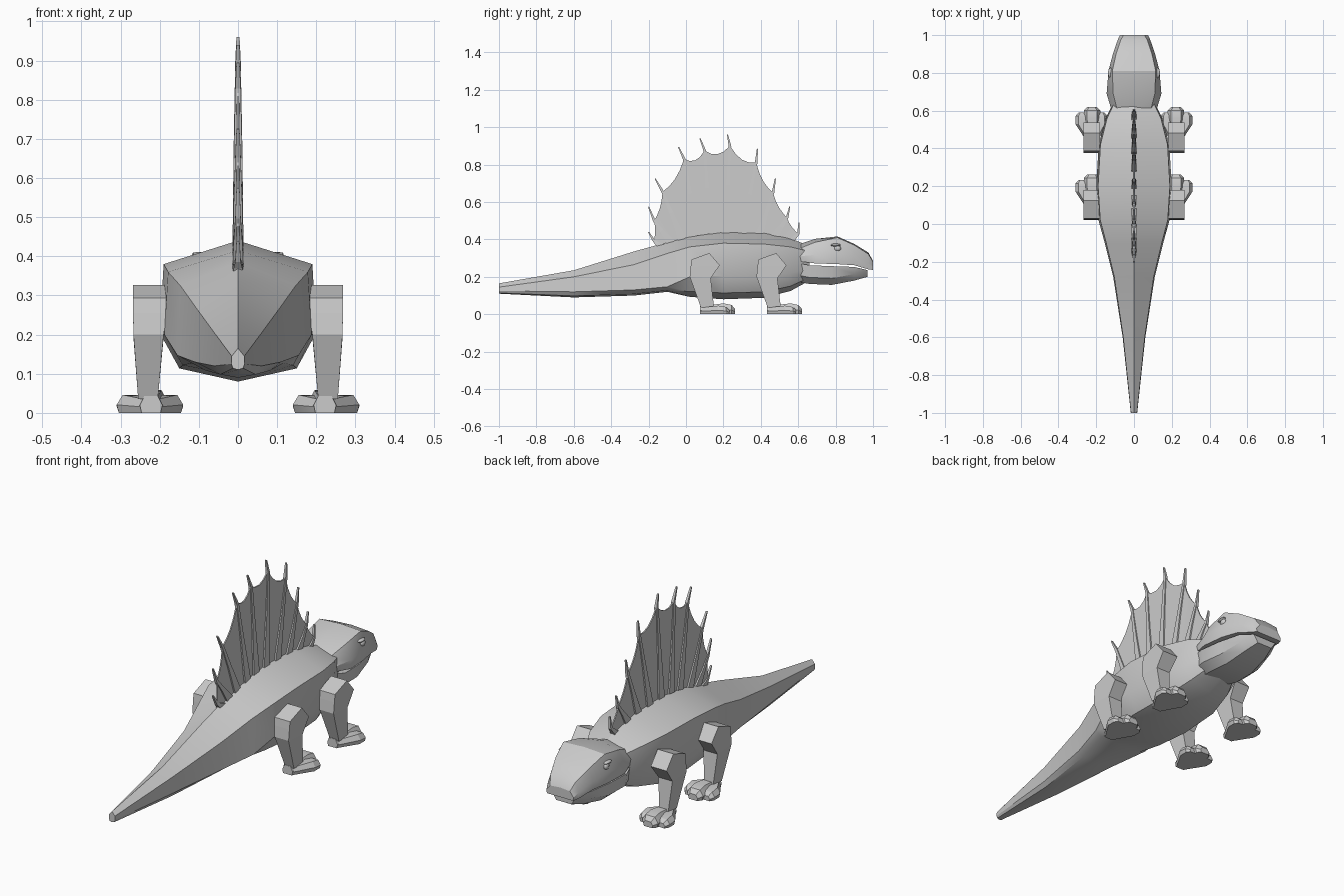
import bpy, bmesh, math
from mathutils import Vector

if "Cube" in bpy.data.objects:
    bpy.data.objects.remove(bpy.data.objects["Cube"])

grey = bpy.data.materials.new("stone grey")
grey.use_nodes = True
grey.diffuse_color = (0.6, 0.6, 0.6, 1)
grey.node_tree.nodes["Principled BSDF"].inputs["Base Color"].default_value = (0.6, 0.6, 0.6, 1)


def finish(name, bm, angle=0):
    """Turn a bmesh into a named object, smooth below the given angle."""
    bmesh.ops.recalc_face_normals(bm, faces=bm.faces)
    mesh = bpy.data.meshes.new(name)
    bm.to_mesh(mesh)
    bm.free()
    mesh.materials.append(grey)
    ob = bpy.data.objects.new(name, mesh)
    bpy.context.collection.objects.link(ob)
    if angle:
        bpy.ops.object.select_all(action='DESELECT')
        ob.select_set(True)
        bpy.context.view_layer.objects.active = ob
        bpy.ops.object.shade_smooth_by_angle(angle=math.radians(angle))
    return ob


def bridge(bm, rings):
    """Skin a list of equal rings of points and cap both ends."""
    loops = [[bm.verts.new(p) for p in ring] for ring in rings]
    n = len(loops[0])
    for a, b in zip(loops, loops[1:]):
        for i in range(n):
            j = (i + 1) % n
            bm.faces.new((a[i], a[j], b[j], b[i]))
    bm.faces.new(loops[0])
    bm.faces.new(loops[-1])


def mirrored_ring(y, half):
    """Close a half profile, given from top centre to bottom centre."""
    other = [(-x, z) for x, z in reversed(half[1:-1])]
    return [(x, y, z) for x, z in half + other]


def loft(name, stations, angle):
    bm = bmesh.new()
    bridge(bm, [mirrored_ring(y, half) for y, half in stations])
    return finish(name, bm, angle)


# Body and tail: y, half width, ridge, shoulder, flank and belly heights
BODY = [(-1, .017, .165, .145, .125, .11), (-.6, .06, .235, .2, .12, .09),
        (-.28, .11, .335, .265, .13, .1), (-.1, .155, .385, .325, .147, .12),
        (.02, .188, .415, .36, .2, .093), (.2, .2, .44, .38, .205, .08),
        (.42, .187, .435, .375, .205, .088), (.56, .15, .405, .36, .22, .125),
        (.66, .1, .365, .335, .24, .18)]
loft("body", [(y, [(0, top), (w * .95, sh), (w, fl), (w * .75, fl - .73 * (fl - bel)), (0, bel)])
              for y, w, top, sh, fl, bel in BODY], 32)

# Upper head: y, brow half width, cheek half width, top, brow and lip heights
HEAD = [(.59, .085, .115, .37, .345, .285), (.69, .11, .145, .403, .385, .272),
        (.81, .115, .135, .416, .41, .268), (.9, .095, .112, .376, .37, .262),
        (.975, .07, .086, .33, .322, .24), (1, .055, .075, .285, .28, .237)]
loft("head", [(y, [(0, t), (b, br), (c, br - .6 * (br - lip)), (c * .97, lip), (0, lip)])
              for y, b, c, t, br, lip in HEAD], 28)

# Lower jaw: y, half width, upper edge and underside heights
JAW = [(.59, .11, .275, .175), (.66, .135, .262, .162), (.78, .125, .257, .157),
       (.9, .1, .253, .18), (.97, .07, .236, .2)]
loft("lower_jaw", [(y, [(0, up), (w, up), (w * .93, low + .035), (w * .6, low), (0, low)])
                   for y, w, up, low in JAW], 28)

# Eyes under a small brow ridge
for side, label in ((1, "left"), (-1, "right")):
    for part, y, z, size in (("eye", .81, .352, (.012, .019, .016)),
                             ("brow", .8, .37, (.014, .027, .008))):
        bm = bmesh.new()
        bmesh.ops.create_uvsphere(bm, u_segments=10, v_segments=6, radius=1)
        for v in bm.verts:
            v.co = (v.co.x * size[0] + side * .124, v.co.y * size[1] + y, v.co.z * size[2] + z)
        finish(f"{label}_{part}", bm, 40)

# Sail rays: root, membrane attachment and tip as (y, z) pairs
RAYS = [((-.13, .36), (-.17, .39), (-.2, .44)), ((-.08, .38), (-.17, .5), (-.2, .575)),
        ((-.02, .4), (-.125, .655), (-.165, .725)), ((.06, .42), (-.01, .83), (-.04, .895)),
        ((.13, .43), (.1, .875), (.075, .94)), ((.21, .43), (.235, .9), (.222, .96)),
        ((.3, .43), (.375, .81), (.382, .885)), ((.39, .42), (.465, .65), (.478, .725)),
        ((.47, .41), (.54, .515), (.555, .575)), ((.55, .38), (.6, .43), (.605, .49))]
bm = bmesh.new()
for root, knee, tip in RAYS:
    root, knee, tip = Vector(root), Vector(knee), Vector(tip)
    middle = root.lerp(knee, .55)
    rings = []
    for p, along, r, thick in ((root, .022, .0, .014), (middle, .011, 0, .011),
                               (knee, .007, 0, .007), (tip, .003, 0, .004)):
        d = (tip - root).normalized()
        a = Vector((d.y, -d.x)) * along
        rings.append([(-thick, p.x - a.x, p.y - a.y), (thick, p.x - a.x, p.y - a.y),
                      (thick, p.x + a.x, p.y + a.y), (-thick, p.x + a.x, p.y + a.y)])
    bridge(bm, rings)
finish("sail_rays", bm)

# Scalloped membrane stretched between the rays
bm = bmesh.new()
STEPS = 4
for (r0, k0, _), (r1, k1, _) in zip(RAYS, RAYS[1:]):
    rings = []
    for i in range(STEPS + 1):
        t = i / STEPS
        low = Vector(r0).lerp(Vector(r1), t)
        high = Vector(k0).lerp(Vector(k1), t)
        high = high.lerp(low, .28 * t * (1 - t))
        rings.append([(-.006, *low), (.006, *low), (.003, *high), (-.003, *high)])
    bridge(bm, rings)
finish("sail_membrane", bm)

# Leg sections from hip to ankle: back, front (y, z) and inner, outer x
LEG = [((.03, .293), (.125, .327), .18, .268), ((.025, .255), (.18, .262), .18, .268),
       ((.02, .2), (.132, .192), .19, .267), ((.08, .035), (.15, .035), .205, .255)]


def toe(bm, side, x, y, start, r, h):
    """Low rounded toe with a flat sole and a blunt tip."""
    rings = []
    for py, px, s, k in ((start, .222, .65, .75), (y - .06, x, 1, 1), (y - .018, x, 1, .85), (y, x, .6, .5)):
        outline = ((-.85, 0), (-1, .45), (-.6, 1), (.6, 1), (1, .45), (.85, 0))
        rings.append([(side * (px + u * r * s), py, w * h * k) for u, w in outline])
    bridge(bm, rings)


for shift, pair in ((0, "hind"), (.357, "front")):
    for side, label in ((1, "left"), (-1, "right")):
        bm = bmesh.new()
        rings = []
        for (by, bz), (fy, fz), inner, outer in LEG:
            rings.append([(side * inner, by + shift, bz), (side * outer, by + shift, bz),
                          (side * outer, fy + shift, fz), (side * inner, fy + shift, fz)])
        bridge(bm, rings)
        finish(f"{label}_{pair}_leg", bm)
        bm = bmesh.new()
        for x, y, r, h in ((.222, .262, .044, .058), (.272, .232, .038, .046), (.178, .232, .038, .046)):
            toe(bm, side, x, y + shift, .075 + shift, r, h)
        finish(f"{label}_{pair}_foot", bm, 30)
